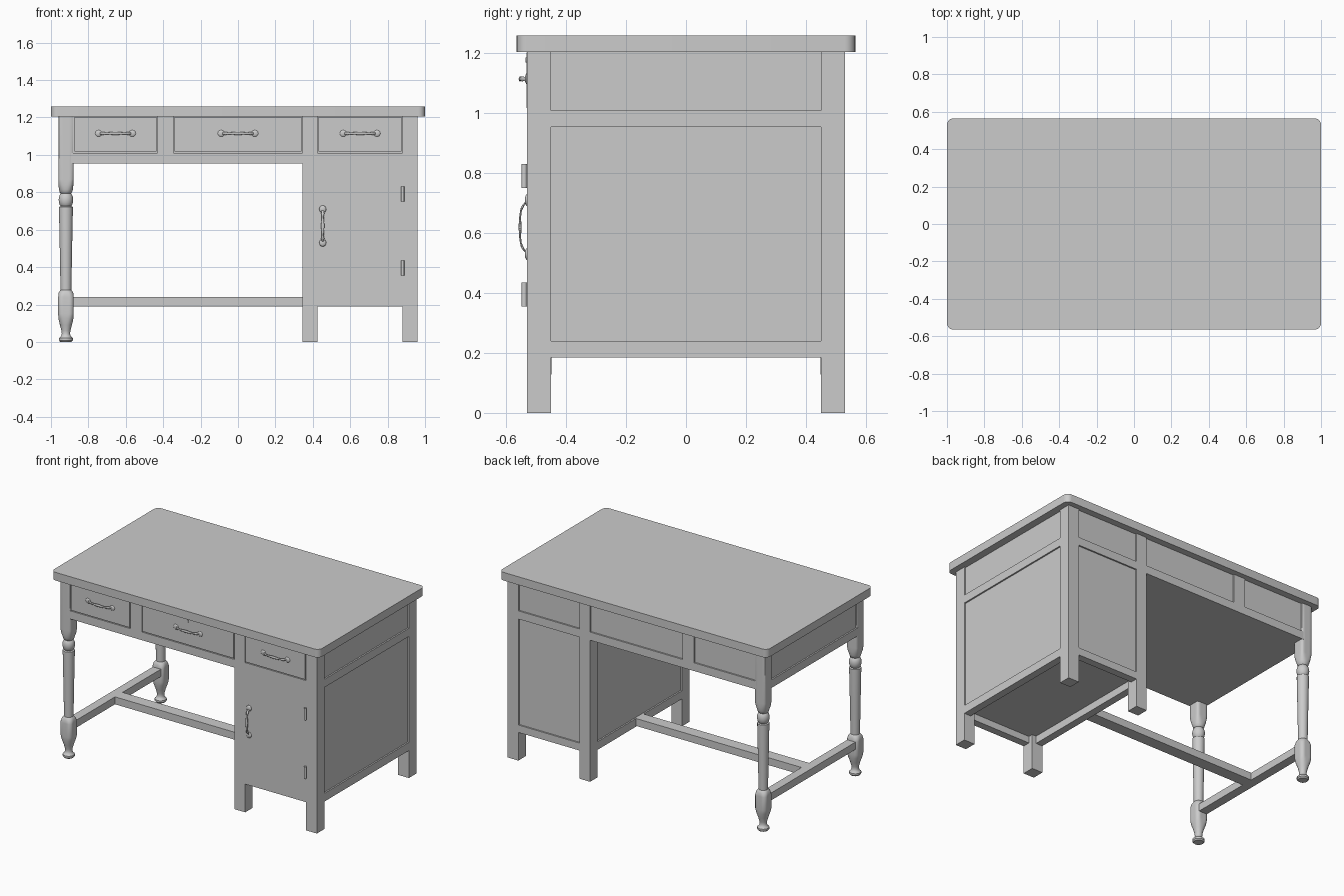
import bpy, bmesh, math
from mathutils import Vector

if "Cube" in bpy.data.objects:
    bpy.data.objects.remove(bpy.data.objects["Cube"])


def mesh_object(name, bm):
    bmesh.ops.recalc_face_normals(bm, faces=bm.faces)
    me = bpy.data.meshes.new(name)
    bm.to_mesh(me)
    bm.free()
    ob = bpy.data.objects.new(name, me)
    bpy.context.collection.objects.link(ob)
    return ob


def smooth(ob, angle=35):
    bpy.ops.object.select_all(action='DESELECT')
    ob.select_set(True)
    bpy.context.view_layer.objects.active = ob
    bpy.ops.object.shade_smooth_by_angle(angle=math.radians(angle))


def box(name, x0, x1, y0, y1, z0, z1):
    bm = bmesh.new()
    bmesh.ops.create_cube(bm, size=1)
    for v in bm.verts:
        v.co = Vector((x0 + (v.co.x + .5) * (x1 - x0),
                       y0 + (v.co.y + .5) * (y1 - y0),
                       z0 + (v.co.z + .5) * (z1 - z0)))
    return mesh_object(name, bm)


def loft(name, rings, place, n=32):
    """Turned part: rings of (height, radius, corner), corner 1 = round, 1.41 = square."""
    bm = bmesh.new()
    loops = []
    for h, r, k in rings:
        loop = []
        for i in range(n):
            c, s = math.cos(math.tau * i / n), math.sin(math.tau * i / n)
            d = r * min(k, 1 / max(abs(c), abs(s)))
            loop.append(bm.verts.new(place(Vector((d * c, d * s, h)))))
        loops.append(loop)
    for a, b in zip(loops, loops[1:]):
        for i in range(n):
            bm.faces.new((a[i], a[(i + 1) % n], b[(i + 1) % n], b[i]))
    bm.faces.new(loops[0])
    bm.faces.new(loops[-1])
    ob = mesh_object(name, bm)
    smooth(ob)
    return ob


# Desk top with rounded corners
top = box("desk_top", -1, 1, -.565, .565, 1.205, 1.26)
bm = bmesh.new()
bm.from_mesh(top.data)
upright = [e for e in bm.edges if abs(e.verts[0].co.z - e.verts[1].co.z) > .01]
bmesh.ops.bevel(bm, geom=upright, offset=.035, segments=6, profile=.5, affect='EDGES')
bm.to_mesh(top.data)
bm.free()
smooth(top)

# Recessed panel cores and the flush cabinet door
box("drawer_case", -.95, .95, -.52, .52, .96, 1.205)
box("cabinet_case", .355, .95, -.52, .52, .235, .97)
box("cabinet_door", .425, .88, -.53, -.51, .24, .96)

# Square posts of the cabinet
for side, y in (("front", -.53), ("back", .45)):
    for pos, x in (("inner", .345), ("outer", .88)):
        box(f"{side}_{pos}_post", x, x + .08, y, y + .08, 0, 1.205)

# Rails and dividers on front and back
for side, y0, y1 in (("front", -.53, -.48), ("back", .48, .53)):
    box(f"{side}_apron_rail", -.9, .9, y0, y1, .955, 1.01)
    box(f"{side}_bottom_rail", .4, .9, y0, y1, .19, .24)
    box(f"{side}_divider", -.43, -.345, y0, y1, .98, 1.205)

# Rails on the sides
box("right_upper_rail", .91, .96, -.46, .46, .955, 1.01)
box("right_bottom_rail", .91, .96, -.46, .46, .185, .24)
box("inner_bottom_rail", .345, .395, -.46, .46, .185, .24)
box("left_apron_rail", -.96, -.91, -.46, .46, .955, 1.01)
box("kneehole_underside", -.92, .36, -.5, .5, .955, .98)

# Turned legs on the left: foot, lower block, shaft, bead, upper block
leg = [(0, .03, 1), (.008, .037, 1), (.02, .037, 1), (.03, .027, 1), (.042, .022, 1),
       (.06, .024, 1), (.09, .032, 1), (.125, .04, 1.12), (.15, .0415, 1.2), (.24, .0415, 1.2),
       (.262, .039, 1.1), (.275, .032, 1), (.278, .029, 1), (.5, .033, 1), (.7, .037, 1),
       (.722, .037, 1), (.726, .028, 1), (.733, .033, 1), (.745, .037, 1), (.76, .039, 1),
       (.775, .037, 1), (.788, .032, 1), (.794, .027, 1), (.8, .033, 1), (.815, .037, 1.02),
       (.84, .04, 1.15), (.87, .04, 1.3), (1.205, .04, 1.3)]
for side, y in (("front", -.49), ("back", .49)):
    loft(f"{side}_turned_leg", leg, lambda p, y=y: p + Vector((-.92, y, 0)))

# Stretchers between the legs and to the cabinet
box("leg_stretcher", -.95, -.89, -.47, .47, .19, .24)
box("long_stretcher", -.9, .36, -.04, .04, .19, .24)


def handle(name, cx, cz, upright=False):
    def place(u, y, w):
        if upright:
            return Vector((cx + w, -y, cz + u))
        return Vector((cx + u, -y, cz + w))
    # Bowed grip, swept along an arc with a swelling middle and collars
    stations, n = 24, 10
    bm = bmesh.new()
    loops = []
    for i in range(stations + 1):
        t = -1 + 2 * i / stations
        u = .09 * t
        y = .529 + .025 * (1 - t ** 4)
        r = .005 + .004 * math.exp(-(t / .4) ** 2) + .004 * math.exp(-((abs(t) - .75) / .1) ** 2)
        loops.append([bm.verts.new(place(u, y + .5 * r * math.cos(a), r * math.sin(a)))
                      for a in (math.tau * j / n for j in range(n))])
    for a, b in zip(loops, loops[1:]):
        for j in range(n):
            bm.faces.new((a[j], a[(j + 1) % n], b[(j + 1) % n], b[j]))
    smooth(mesh_object(name + "_grip", bm), 60)
    # Flattened end plates
    for s, end in ((-1, "a"), (1, "b")):
        bm = bmesh.new()
        bmesh.ops.create_uvsphere(bm, u_segments=16, v_segments=8, radius=1)
        for v in bm.verts:
            p = v.co.copy()
            v.co = place(s * .09 + p.x * .02, .53 + p.z * .008, p.y * .019)
        smooth(mesh_object(f"{name}_plate_{end}", bm), 60)


# Drawer fronts with handles
for name, x0, x1 in (("left", -.88, -.43), ("middle", -.345, .345), ("right", .425, .88)):
    box(f"{name}_drawer_front", x0 + .005, x1 - .005, -.533, -.5, 1.017, 1.203)
    handle(f"{name}_drawer_handle", (x0 + x1) / 2, 1.115)
handle("door_handle", .453, .62, True)

# Door hinges and the small keyhole plate
for name, z in (("lower", .355), ("upper", .75)):
    loft(f"{name}_hinge", [(z, .009, 1), (z + .08, .009, 1)],
         lambda p: p + Vector((.88, -.54, 0)), 16)
loft("keyhole_plate", [(-.536, .007, 1), (-.53, .007, 1)],
     lambda p: Vector((p.x * .6, p.z, 1.178 + p.y * 1.3)), 16)
